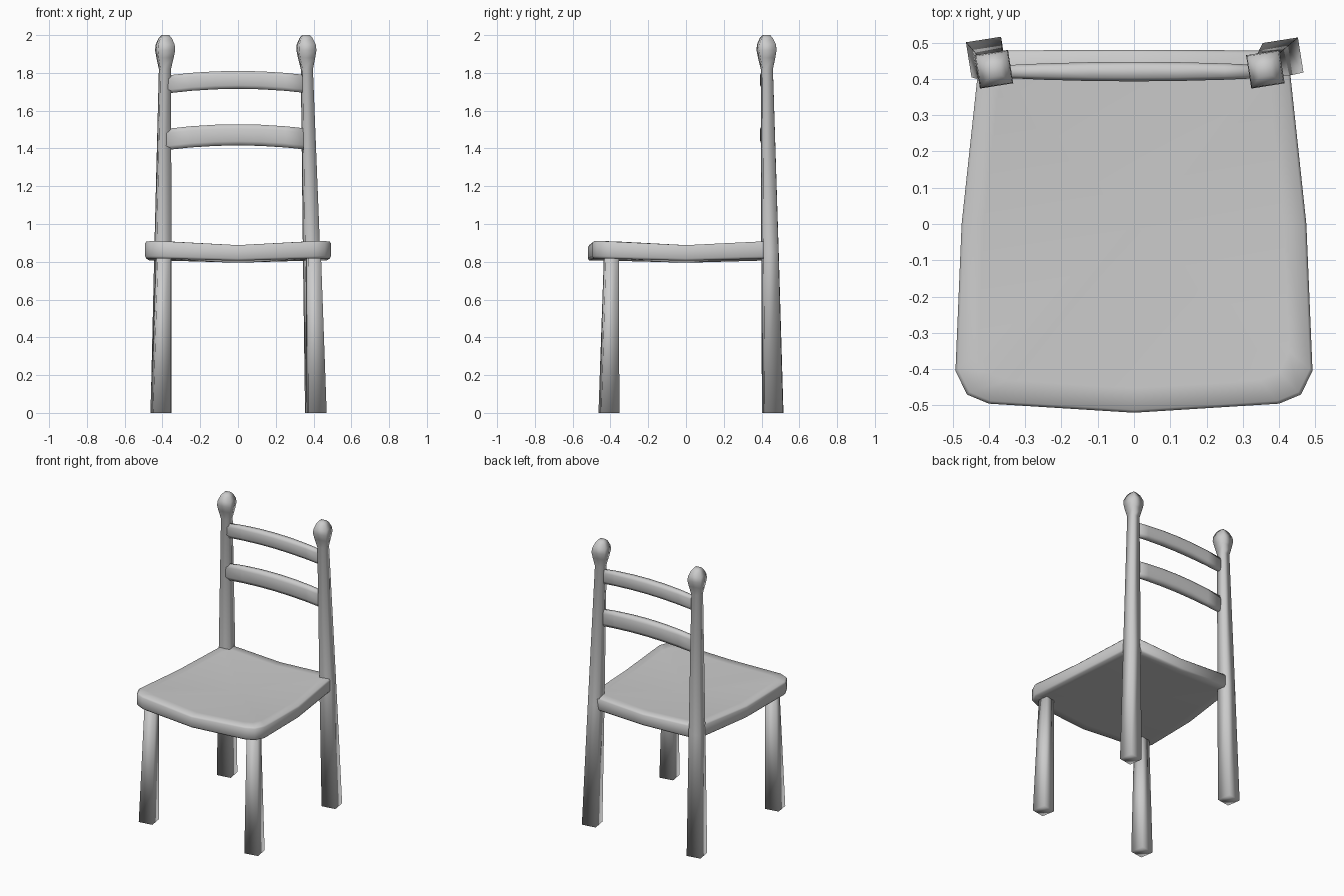
import bpy
import bmesh
from math import cos, sin, pi, radians

cube = bpy.data.objects.get("Cube")
if cube:
    bpy.data.objects.remove(cube, do_unlink=True)

grey = bpy.data.materials.new("plain grey")
grey.use_nodes = True
COLOUR = (0.6, 0.6, 0.6, 1)
grey.diffuse_color = COLOUR
grey.node_tree.nodes["Principled BSDF"].inputs["Base Color"].default_value = COLOUR


def loft(name, rings, start=None, end=None):
    """Skin a stack of point rings; each end is a flat cap or a fan to a point."""
    bm = bmesh.new()
    loops = [[bm.verts.new(p) for p in ring] for ring in rings]
    n = len(loops[0])
    for a, b in zip(loops, loops[1:]):
        for i in range(n):
            j = (i + 1) % n
            bm.faces.new((a[i], a[j], b[j], b[i]))
    for loop, tip in ((loops[0], start), (loops[-1], end)):
        if tip is None:
            bm.faces.new(loop)
        else:
            point = bm.verts.new(tip)
            for i in range(n):
                bm.faces.new((loop[i], loop[(i + 1) % n], point))
    bmesh.ops.recalc_face_normals(bm, faces=bm.faces)
    for face in bm.faces:
        face.smooth = True
    mesh = bpy.data.meshes.new(name)
    bm.to_mesh(mesh)
    bm.free()
    mesh.materials.append(grey)
    obj = bpy.data.objects.new(name, mesh)
    bpy.context.collection.objects.link(obj)
    return obj


def square_leg(name, foot, top, profile):
    """Leaning square post; the profile lists (height, side length)."""
    height = profile[-1][0]
    rings = []
    for z, side in profile:
        t = z / height
        cx, cy = (a + (b - a) * t for a, b in zip(foot, top))
        r = side / 2 ** 0.5
        angles = [radians(9) + pi / 4 + k * pi / 2 for k in range(4)]
        rings.append([(cx + r * cos(a), cy + r * sin(a), z) for a in angles])
    loft(name, rings)


# Back posts with knobs, and front legs
POST = [(0, 0.098), (0.85, 0.08), (1.82, 0.056), (1.88, 0.08), (1.92, 0.093),
        (1.95, 0.088), (1.985, 0.06), (2.0, 0.036)]
LEG = [(0, 0.097), (0.85, 0.068)]
square_leg("back_post_right", (-0.407, 0.46), (-0.385, 0.425), POST)
square_leg("back_post_left", (0.411, 0.458), (0.36, 0.425), POST)
square_leg("front_leg_right", (-0.409, -0.408), (-0.395, -0.395), LEG)
square_leg("front_leg_left", (0.414, -0.408), (0.4, -0.395), LEG)


# Seat: rounded slab that sags towards the middle
half = [(0, -0.52), (0.4, -0.495), (0.46, -0.47), (0.492, -0.405),
        (0.475, 0), (0.43, 0.42), (0.41, 0.478), (0, 0.48)]
outline = half + [(-x, y) for x, y in half[-2:0:-1]]


def sag(x, y):
    return max(0, 1 - abs(x) / 0.42) + max(0, 1 - abs(y) / 0.45)


def seat_ring(scale, height, depth):
    points = [(x * scale, y * scale) for x, y in outline]
    return [(x, y, height - depth * sag(x, y)) for x, y in points]


loft("seat",
     [seat_ring(0.88, 0.82, 0.0125), seat_ring(0.985, 0.818, 0.0125),
      seat_ring(1, 0.83, 0.0125), seat_ring(1, 0.9, 0.022),
      seat_ring(0.985, 0.91, 0.022), seat_ring(0.87, 0.912, 0.024)],
     start=(0, 0, 0.795), end=(0, 0, 0.866))


# Back rails: arched bars, slightly thicker in the middle
def rail(name, z, height):
    rings = []
    for x in (-0.39, -0.25, -0.12, 0, 0.12, 0.25, 0.365):
        bow = 1 - (x / 0.37) ** 2
        h, d = height / 2, 0.017 + 0.01 * bow
        section = [(-0.6, -1), (0.6, -1), (1, -0.6), (1, 0.6),
                   (0.6, 1), (-0.6, 1), (-1, 0.6), (-1, -0.6)]
        rings.append([(x, 0.42 + d * u, z + 0.023 * bow + h * v)
                      for u, v in section])
    loft(name, rings)


rail("upper_rail", 1.74, 0.095)
rail("lower_rail", 1.449, 0.112)
